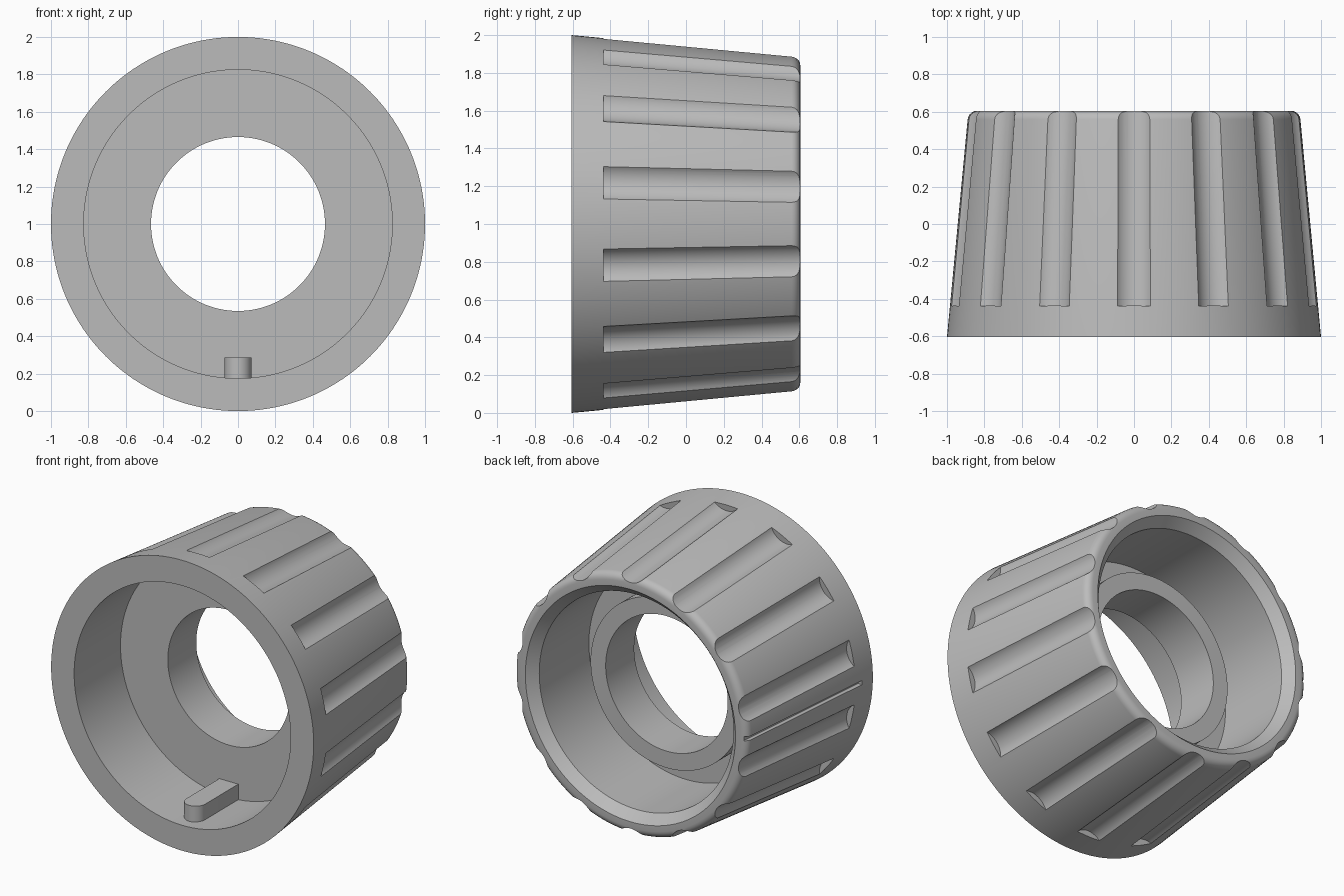
import bpy, bmesh, math
from mathutils import Matrix, Vector

cube = bpy.data.objects.get("Cube")
if cube:
    bpy.data.objects.remove(cube, do_unlink=True)

FRONT, BACK = -0.605, 0.605
CENTRE = Matrix.Translation((0, 0, 1))

grey = bpy.data.materials.new("plain grey")
grey.use_nodes = True
grey.diffuse_color = (0.5, 0.5, 0.5, 1)
grey.node_tree.nodes["Principled BSDF"].inputs["Base Color"].default_value = (0.5, 0.5, 0.5, 1)


def make_object(name, bm):
    bmesh.ops.recalc_face_normals(bm, faces=bm.faces)
    bm.transform(CENTRE)
    mesh = bpy.data.meshes.new(name)
    bm.to_mesh(mesh)
    bm.free()
    mesh.materials.append(grey)
    obj = bpy.data.objects.new(name, mesh)
    bpy.context.collection.objects.link(obj)
    return obj


def select_only(obj):
    bpy.ops.object.select_all(action='DESELECT')
    obj.select_set(True)
    bpy.context.view_layer.objects.active = obj


def outer_radius(y):
    return 1 - 0.11 * (y - FRONT) / (BACK - FRONT)


def lathe(name, profile, steps):
    """Turn a closed (radius, y) profile around the y axis."""
    bm = bmesh.new()
    rings = []
    for i in range(steps):
        a = math.tau * i / steps
        rings.append([bm.verts.new((r * math.sin(a), y, r * math.cos(a))) for r, y in profile])
    n = len(profile)
    for i in range(steps):
        p, q = rings[i], rings[(i + 1) % steps]
        for j in range(n):
            k = (j + 1) % n
            bm.faces.new((p[j], p[k], q[k], q[j]))
    return make_object(name, bm)


# Tapered sleeve: rounded back rim, two cavities, web and central tube
fillet = 0.05
round_rim = [(outer_radius(BACK) - fillet + fillet * math.cos(a), BACK - fillet + fillet * math.sin(a))
             for a in (math.radians(d) for d in range(5, 91, 17))]
profile = [(0.825, FRONT), (1.0, FRONT)] + round_rim + [
    (0.80, BACK), (0.74, 0.54), (0.74, 0.0),
    (0.58, 0.0), (0.58, 0.21), (0.465, 0.21),
    (0.465, -0.1), (0.825, -0.1)]
body = lathe("knob_body", profile, 168)

# Scooped grip grooves that follow the taper
bm = bmesh.new()
count, tool, depth = 14, 0.12, 0.043
lift = tool - depth
start = Vector((0, -0.43, outer_radius(-0.43) + lift))
end = Vector((0, 0.75, outer_radius(0.75) + lift))
axis = end - start
aim = Matrix.Translation((start + end) / 2) @ axis.to_track_quat('Z', 'Y').to_matrix().to_4x4()
for i in range(count):
    turn = Matrix.Rotation(math.tau * i / count, 4, 'Y')
    bmesh.ops.create_cone(bm, cap_ends=True, segments=48, radius1=tool, radius2=tool,
                          depth=axis.length, matrix=turn @ aim)
groove_cutter = make_object("groove_cutter", bm)

# Thin marker slot on one side
bm = bmesh.new()
low, high = Vector((-outer_radius(-0.5), -0.5, 0)), Vector((-outer_radius(0.75), 0.75, 0))
slot_axis = high - low
aim = Matrix.Translation((low + high) / 2) @ slot_axis.to_track_quat('Y', 'Z').to_matrix().to_4x4()
bmesh.ops.create_cube(bm, size=1, matrix=aim @ Matrix.Diagonal((0.06, slot_axis.length, 0.028, 1)))
slot_cutter = make_object("slot_cutter", bm)

for cutter in (groove_cutter, slot_cutter):
    cutter.hide_render = True
    select_only(body)
    mod = body.modifiers.new("cut", 'BOOLEAN')
    mod.operation = 'DIFFERENCE'
    mod.solver = 'EXACT'
    mod.object = cutter
    bpy.ops.object.modifier_apply(modifier=mod.name)
    bpy.data.objects.remove(cutter, do_unlink=True)

# Locating key with a rounded nose inside the front cavity
bm = bmesh.new()
half, nose = 0.072, -0.46
outline = [(half, -0.09)]
outline += [(half * math.cos(a), nose - half * math.sin(a))
            for a in (math.pi * i / 20 for i in range(21))]
outline += [(-half, -0.09)]
face = bm.faces.new([bm.verts.new((x, y, -0.85)) for x, y in outline])
lifted = bmesh.ops.extrude_face_region(bm, geom=[face])["geom"]
bmesh.ops.translate(bm, vec=(0, 0, 0.135), verts=[v for v in lifted if isinstance(v, bmesh.types.BMVert)])
key = make_object("locating_key", bm)

for obj in (body, key):
    select_only(obj)
    bpy.ops.object.shade_smooth_by_angle(angle=math.radians(25))
